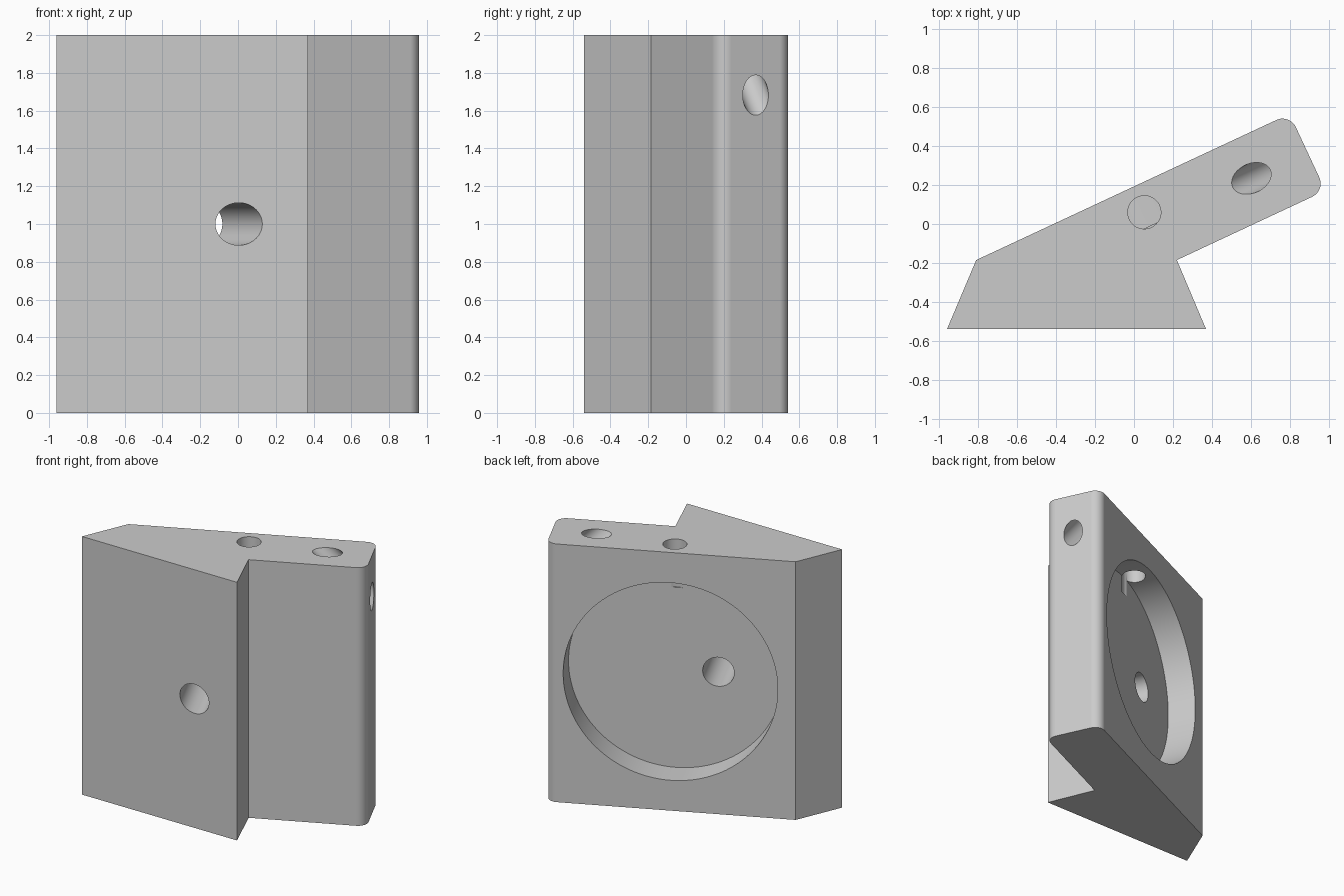
import bpy, bmesh, math
from mathutils import Vector, Matrix

cube = bpy.data.objects.get("Cube")
if cube:
    bpy.data.objects.remove(cube, do_unlink=True)

# Slanted plate frame: U along the plate, N out of its back face
TILT = math.radians(25)
U = Vector((math.cos(TILT), math.sin(TILT), 0))
N = Vector((-math.sin(TILT), math.cos(TILT), 0))
UP = Vector((0, 0, 1))
HEIGHT = 2.0
BACK, FRONT, END = 0.175, -0.26, 0.963
MID = (BACK + FRONT) / 2


def at(u, n, z=0.0):
    return U * u + N * n + UP * z


grey = bpy.data.materials.new("plain grey")
grey.use_nodes = True
grey.diffuse_color = (0.6, 0.6, 0.6, 1)
grey.node_tree.nodes["Principled BSDF"].inputs["Base Color"].default_value = (0.6, 0.6, 0.6, 1)


def add_object(name, bm):
    mesh = bpy.data.meshes.new(name)
    bmesh.ops.recalc_face_normals(bm, faces=bm.faces)
    bm.to_mesh(mesh)
    bm.free()
    mesh.materials.append(grey)
    obj = bpy.data.objects.new(name, mesh)
    bpy.context.collection.objects.link(obj)
    return obj


def apply_modifier(obj, mod):
    bpy.context.view_layer.objects.active = obj
    bpy.ops.object.modifier_apply(modifier=mod.name)


def drill(body, name, start, end, radius, sides=64):
    """Cut a round hole from start to end, then discard the cutter."""
    axis = end - start
    turn = UP.rotation_difference(axis).to_matrix().to_4x4()
    bm = bmesh.new()
    bmesh.ops.create_cone(bm, cap_ends=True, segments=sides, radius1=radius, radius2=radius,
                          depth=axis.length, matrix=Matrix.Translation((start + end) / 2) @ turn)
    cutter = add_object(name, bm)
    cutter.hide_render = True
    mod = body.modifiers.new(name, "BOOLEAN")
    mod.operation = "DIFFERENCE"
    mod.solver = "EXACT"
    mod.object = cutter
    apply_modifier(body, mod)
    bpy.data.objects.remove(cutter, do_unlink=True)


# Extruded outline: dovetail foot and slanted plate
outline = [Vector((-0.96, -0.54, 0)), Vector((0.37, -0.54, 0)), Vector((0.22, -0.185, 0)),
           at(END, FRONT), at(END, BACK), Vector((-0.81, -0.185, 0))]
bm = bmesh.new()
base = bm.faces.new([bm.verts.new(p) for p in outline])
top = bmesh.ops.extrude_face_region(bm, geom=[base])
bmesh.ops.translate(bm, vec=UP * HEIGHT, verts=[v for v in top["geom"] if isinstance(v, bmesh.types.BMVert)])

# Rounded upright edges at the free end of the plate
end_edges = [e for e in bm.edges if all(v.co.dot(U) > END - 0.01 for v in e.verts)
             and abs(e.verts[0].co.z - e.verts[1].co.z) > 1]
bmesh.ops.bevel(bm, geom=end_edges, offset=0.075, offset_type="OFFSET", segments=10,
                profile=0.5, affect="EDGES")
block = add_object("angled_mounting_block", bm)

# Round recess in the back face
FLOOR = BACK - 0.218
drill(block, "round_recess", at(0.08, FLOOR, 1), at(0.08, BACK + 0.2, 1), 0.765, 128)
# Through hole from the recess floor to the front
drill(block, "through_hole", at(-0.224, -0.9, 1), at(-0.224, BACK - 0.1, 1), 0.1125)
# Vertical hole from the top into the recess
drill(block, "top_hole", Vector((0.053, 0.06, 1.63)), Vector((0.053, 0.06, 2.2)), 0.085)
# Diagonal hole from the top to the end face
drill(block, "diagonal_hole", at(0.645 - 0.3, MID, 2.3), at(0.645 + 0.7, MID, 1.3), 0.075)

# Smooth curves, crisp edges
bpy.ops.object.select_all(action="DESELECT")
block.select_set(True)
bpy.context.view_layer.objects.active = block
bpy.ops.object.shade_smooth_by_angle(angle=math.radians(30))
weighted = block.modifiers.new("even_normals", "WEIGHTED_NORMAL")
weighted.keep_sharp = True
